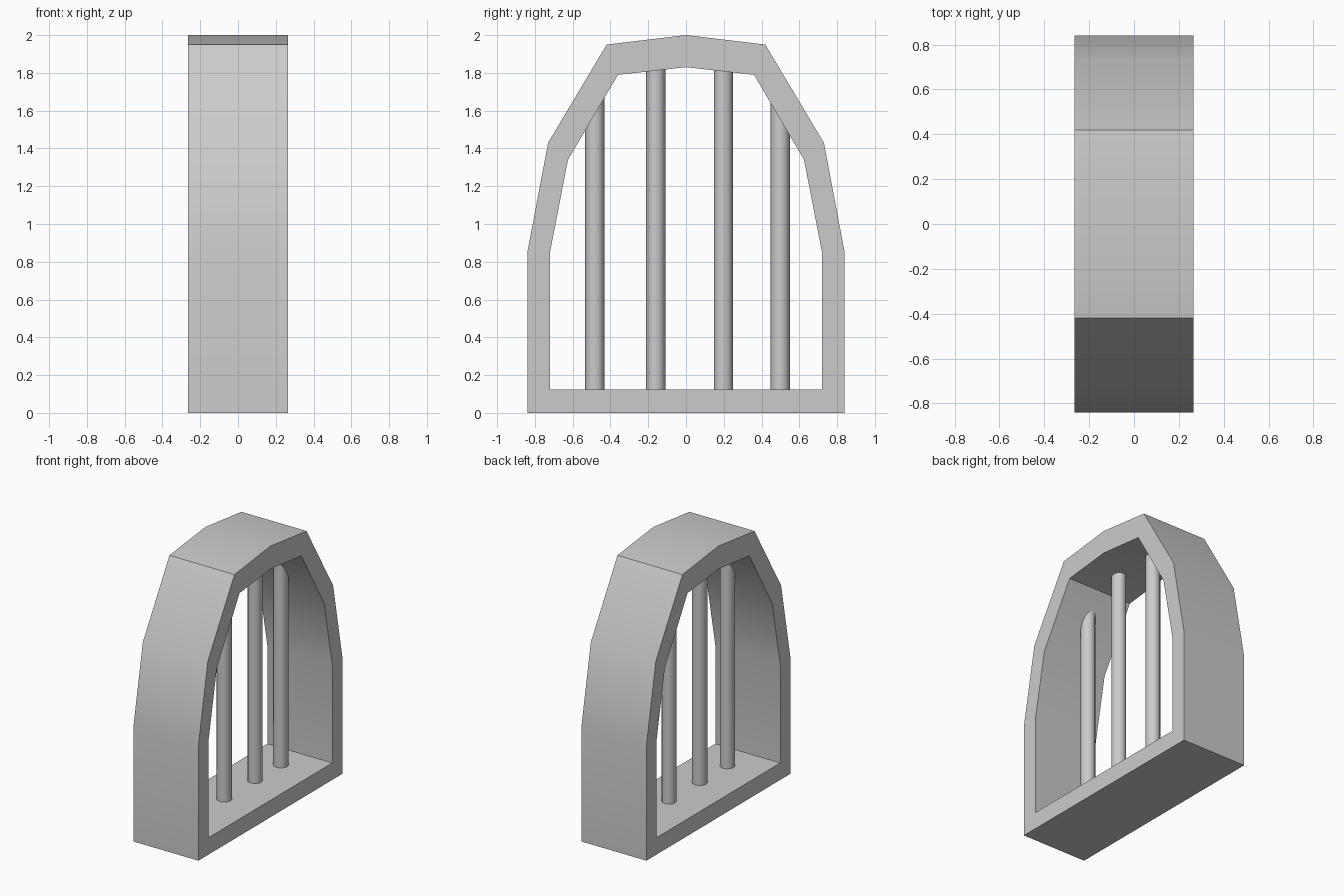
import bpy, bmesh

if "Cube" in bpy.data.objects:
    bpy.data.objects.remove(bpy.data.objects["Cube"])

HALF_DEPTH = 0.265
# right half of the outer and inner arch outlines as (y, z), bottom to apex
OUTER = [(0.84, 0.0), (0.84, 0.85), (0.73, 1.43), (0.42, 1.95), (0.0, 2.0)]
INNER = [(0.72, 0.125), (0.72, 0.85), (0.625, 1.34), (0.36, 1.79), (0.0, 1.83)]


def mirrored(half):
    return half + [(-y, z) for y, z in reversed(half[:-1])]


def finish(obj):
    bpy.ops.object.select_all(action='DESELECT')
    obj.select_set(True)
    bpy.context.view_layer.objects.active = obj
    bpy.ops.object.shade_smooth_by_angle(angle=0.55)


# arched frame: ring between the two outlines, given depth along x
bm = bmesh.new()
rings = [[bm.verts.new((x, y, z)) for y, z in mirrored(half)]
         for x, half in ((HALF_DEPTH, OUTER), (-HALF_DEPTH, OUTER),
                         (-HALF_DEPTH, INNER), (HALF_DEPTH, INNER))]
n = len(rings[0])
for r in range(4):
    a, b = rings[r], rings[(r + 1) % 4]
    for i in range(n):
        j = (i + 1) % n
        bm.faces.new((a[i], a[j], b[j], b[i]))
bmesh.ops.recalc_face_normals(bm, faces=bm.faces[:])
mesh = bpy.data.meshes.new("arched_frame")
bm.to_mesh(mesh)
bm.free()
frame = bpy.data.objects.new("arched_frame", mesh)
bpy.context.collection.objects.link(frame)
finish(frame)

# upright bars, with ends sunk into the frame
BOTTOM = 0.08
for i, (y, top) in enumerate([(-0.483, 1.69), (-0.16, 1.87), (0.198, 1.87), (0.499, 1.67)]):
    bpy.ops.mesh.primitive_cylinder_add(vertices=12, radius=0.051, depth=top - BOTTOM,
                                        location=(0, y, (top + BOTTOM) / 2))
    bar = bpy.context.object
    bar.name = f"window_bar_{i + 1}"
    finish(bar)
